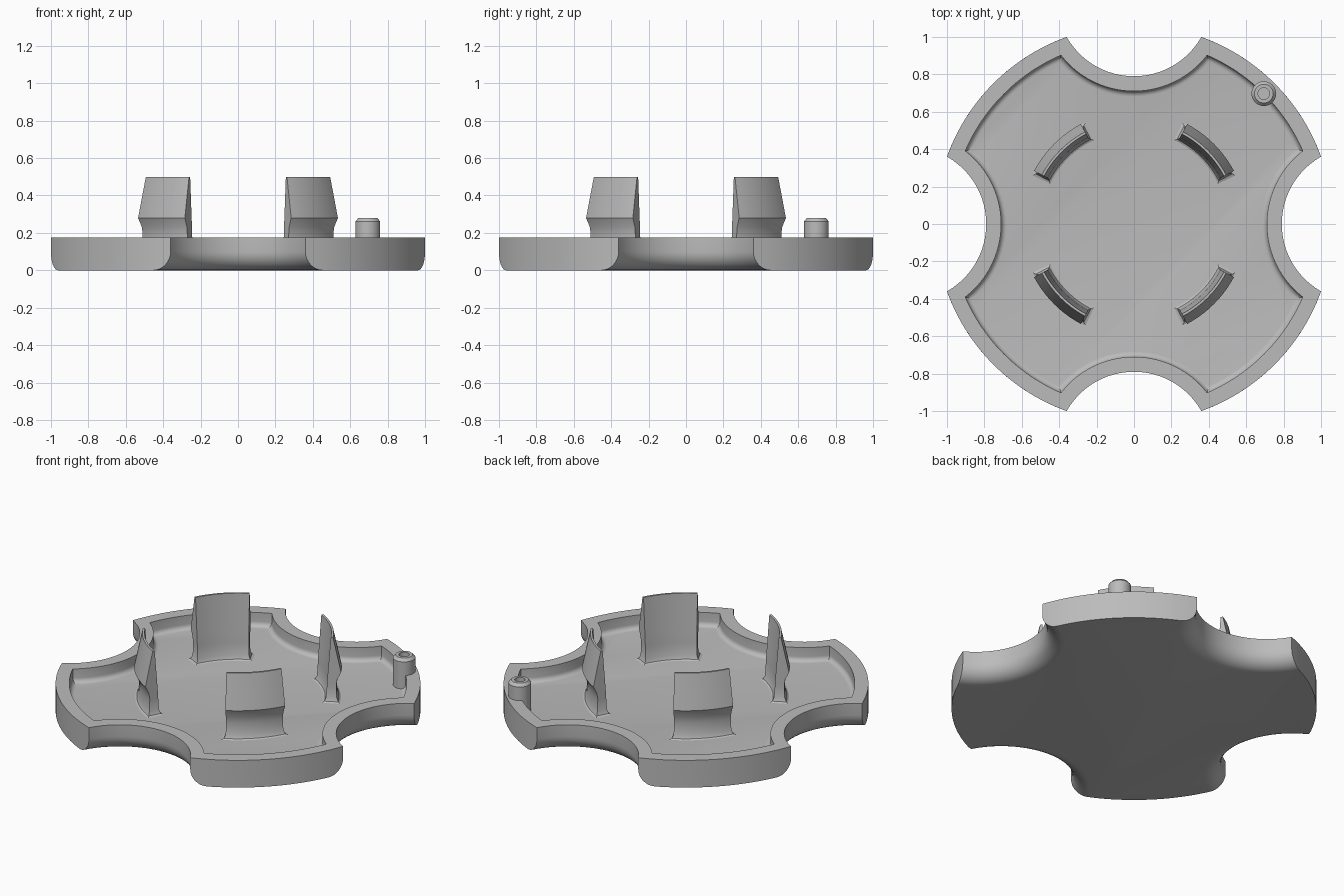
import bpy, bmesh
from math import sin, cos, pi, sqrt, atan2, radians

if "Cube" in bpy.data.objects:
    bpy.data.objects.remove(bpy.data.objects["Cube"], do_unlink=True)

grey = bpy.data.materials.new("grey plastic")
grey.use_nodes = True
colour = (0.5, 0.5, 0.5, 1)
grey.diffuse_color = colour
grey.node_tree.nodes["Principled BSDF"].inputs["Base Color"].default_value = colour


def loft(name, rings):
    """Skin a stack of equal-length rings and cap both ends."""
    bm = bmesh.new()
    loops = [[bm.verts.new(p) for p in ring] for ring in rings]
    n = len(loops[0])
    for a, b in zip(loops, loops[1:]):
        for i in range(n):
            j = (i + 1) % n
            bm.faces.new((a[i], a[j], b[j], b[i]))
    bm.faces.new(loops[0][::-1])
    bm.faces.new(loops[-1])
    mesh = bpy.data.meshes.new(name)
    bm.to_mesh(mesh)
    bm.free()
    mesh.materials.append(grey)
    obj = bpy.data.objects.new(name, mesh)
    bpy.context.collection.objects.link(obj)
    bpy.ops.object.select_all(action="DESELECT")
    obj.select_set(True)
    bpy.context.view_layer.objects.active = obj
    bpy.ops.object.shade_smooth_by_angle(angle=radians(30))
    return obj


RIM, NOTCH, NOTCH_AT = 1.063, 0.414, 1.204
WALL, TOP, FLOOR = 0.08, 0.175, 0.0875


def outline(R, r, z, steps=24):
    """Disc of radius R with four round bites of radius r."""
    x = (R * R + NOTCH_AT ** 2 - r * r) / (2 * NOTCH_AT)
    y = sqrt(R * R - x * x)
    bite, start = atan2(y, NOTCH_AT - x), atan2(y, x)
    quarter = []
    for i in range(steps):
        t = bite * (2 * i / steps - 1)
        quarter.append((NOTCH_AT - r * cos(t), r * sin(t)))
    for i in range(steps):
        t = start + (pi / 2 - 2 * start) * i / steps
        quarter.append((R * cos(t), R * sin(t)))
    ring = []
    for k in range(4):
        c, s = cos(k * pi / 2), sin(k * pi / 2)
        ring += [(px * c - py * s, px * s + py * c, z) for px, py in quarter]
    return ring


# Tray: rounded lower notch edges, flat rim, recessed filleted floor
rings = []
f, g = 0.1, 0.03
for i in range(9):
    a = i / 8 * pi / 2
    rings.append(outline(RIM, NOTCH + f * (1 - sin(a)), f * (1 - cos(a))))
rings.append(outline(RIM, NOTCH, TOP))
rings.append(outline(RIM - WALL, NOTCH + WALL, TOP))
for i in range(6):
    a = i / 5 * pi / 2
    inset = WALL + g * (1 - cos(a))
    rings.append(outline(RIM - inset, NOTCH + inset, FLOOR + g * (1 - sin(a))))
loft("tray", rings)


# Clips: curved snap tabs with a barbed outer face and flared foot
def clip_section(r_in, r_out, half, z, middle, steps=12):
    angles = [middle + radians(half) * (2 * i / steps - 1) for i in range(steps + 1)]
    outer = [(r_out * cos(a), r_out * sin(a), z) for a in angles]
    inner = [(r_in * cos(a), r_in * sin(a), z) for a in reversed(angles)]
    return outer + inner


CLIP = [(0.498, 0.60, 19.4, 0.08), (0.498, 0.60, 19.4, FLOOR),
        (0.508, 0.59, 18, 0.093), (0.517, 0.58, 17.1, 0.115),
        (0.522, 0.577, 17, 0.19), (0.524, 0.582, 17, 0.23),
        (0.528, 0.605, 17, 0.28), (0.545, 0.558, 17, 0.5)]
for k, name in enumerate(("back_left", "back_right", "front_right", "front_left")):
    middle = pi / 4 + k * pi / 2
    loft(name + "_clip", [clip_section(*row, middle) for row in CLIP])

# Locating post: chamfered top with a blind hole
POST = [(0.066, 0.07), (0.066, 0.262), (0.05, 0.28), (0.031, 0.28), (0.031, 0.24)]
loft("locating_post", [[(0.694 + r * cos(i * pi / 16), 0.697 + r * sin(i * pi / 16), z)
                        for i in range(32)] for r, z in POST])
